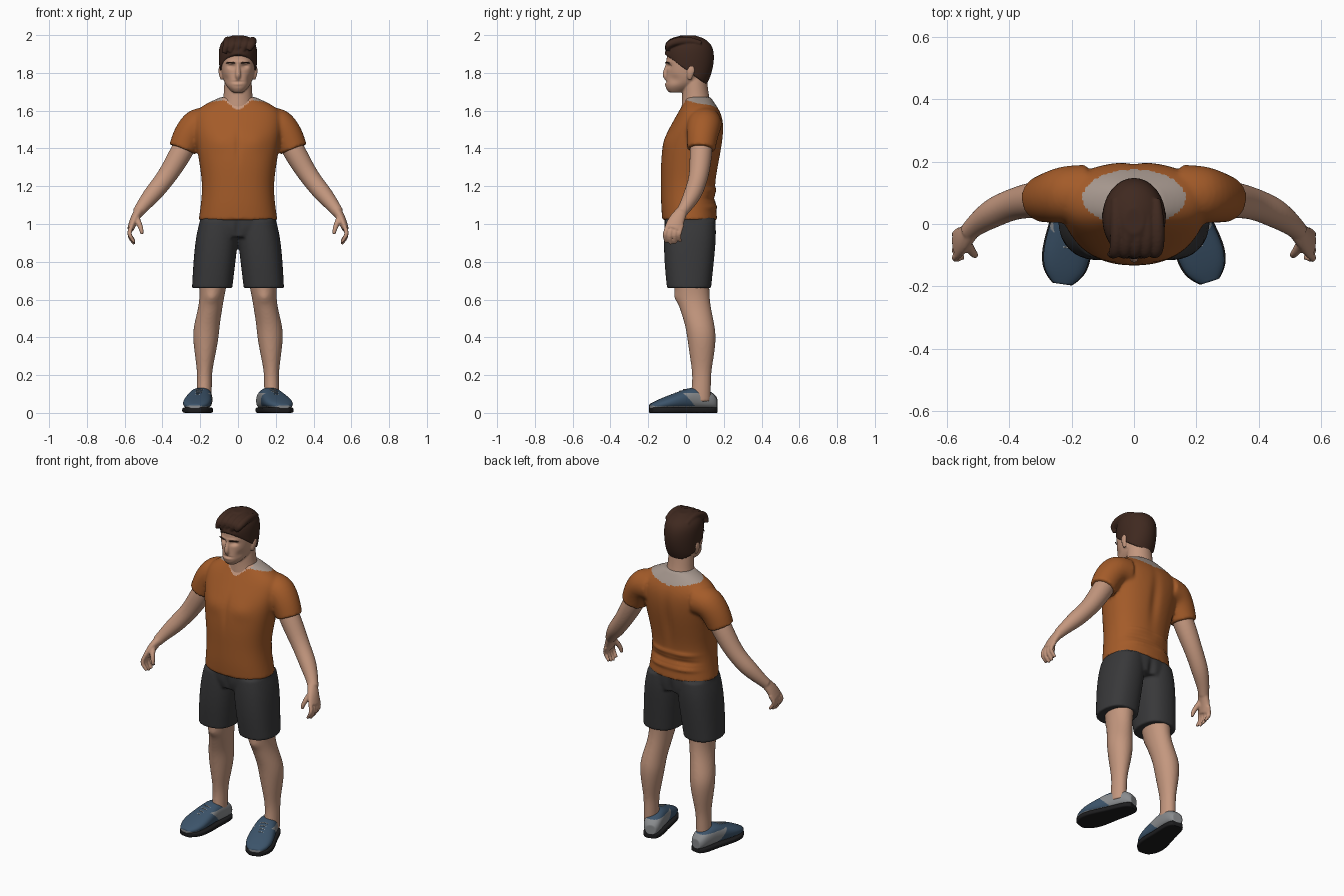
import bpy, bmesh, math
from mathutils import Vector

X, Y, Z = Vector((1, 0, 0)), Vector((0, 1, 0)), Vector((0, 0, 1))
if "Cube" in bpy.data.objects:
    bpy.data.objects.remove(bpy.data.objects["Cube"])


def material(name, rgb):
    m = bpy.data.materials.new(name)
    m.use_nodes = True
    m.diffuse_color = (*rgb, 1)
    m.node_tree.nodes["Principled BSDF"].inputs["Base Color"].default_value = (*rgb, 1)
    return m


SKIN = material("skin", (0.55, 0.31, 0.21))
HAIR = material("dark brown hair", (0.05, 0.022, 0.014))
ORANGE = material("orange cloth", (0.37, 0.105, 0.022))
COLLAR = material("warm grey collar", (0.38, 0.31, 0.27))
CHARCOAL = material("charcoal cloth", (0.04, 0.04, 0.042))
BLUE = material("slate blue", (0.045, 0.088, 0.145))
GREY = material("shoe grey", (0.25, 0.26, 0.27))
BLACK = material("black rubber", (0.012, 0.012, 0.013))
LACE = material("pale lace", (0.5, 0.52, 0.53))


def new_bm():
    bm = bmesh.new()
    bm.edges.layers.float.new("crease_edge")
    return bm


def loft(bm, rings, axis=None, ref=Y, power=2.0, side=1, n=16):
    """Skin a run of superellipse sections (x, y, z, width, depth)."""
    crease = bm.edges.layers.float["crease_edge"]
    pts = [Vector(r[:3]) for r in rings]
    loops = []
    for i, r in enumerate(rings):
        t = axis or (pts[min(i + 1, len(pts) - 1)] - pts[max(i - 1, 0)]).normalized()
        u = (ref - t * ref.dot(t)).normalized()
        v = u.cross(t)
        loop = []
        for k in range(n):
            c, s = math.cos(math.tau * k / n), math.sin(math.tau * k / n)
            a = math.copysign(abs(c) ** (2 / power), c) * r[3] * 1.025
            b = math.copysign(abs(s) ** (2 / power), s) * r[4] * 1.025
            p = pts[i] + v * a + u * b
            loop.append(bm.verts.new((p.x * side, p.y, p.z)))
        loops.append(loop)
    for lo, hi in zip(loops, loops[1:]):
        for k in range(n):
            j = (k + 1) % n
            bm.faces.new((lo[k], lo[j], hi[j], hi[k]))
    for loop in (loops[0], loops[-1]):
        for e in bm.faces.new(loop).edges:
            e[crease] = 1.0


def stack(bm, rows, **kw):
    """Level sections given as (z, x centre, half width, front y, back y)."""
    loft(bm, [(x, (f + b) / 2, z, w, (b - f) / 2) for z, x, w, f, b in rows], axis=Z, **kw)


def tube(bm, path, **kw):
    loft(bm, [(*p, p[3]) if len(p) == 4 else p for p in path], **kw)


def fuse(name, bm, mats, voxel=0.008, smooth=3):
    """Melt overlapping volumes into one smooth surface."""
    bmesh.ops.recalc_face_normals(bm, faces=bm.faces)
    mesh = bpy.data.meshes.new(name)
    bm.to_mesh(mesh)
    bm.free()
    ob = bpy.data.objects.new(name, mesh)
    bpy.context.collection.objects.link(ob)
    ob.modifiers.new("round", "SUBSURF").levels = 2
    re = ob.modifiers.new("melt", "REMESH")
    re.mode, re.voxel_size = "VOXEL", voxel
    sm = ob.modifiers.new("relax", "SMOOTH")
    sm.factor, sm.iterations = 0.5, smooth
    done = bpy.data.meshes.new_from_object(ob.evaluated_get(bpy.context.evaluated_depsgraph_get()))
    ob.modifiers.clear()
    ob.data = done
    done.materials.clear()
    for m in mats:
        done.materials.append(m)
    for p in done.polygons:
        p.material_index, p.use_smooth = 0, True
    return ob


def push(ob, centre, radii, move):
    """Soft sculpt stroke with gaussian falloff."""
    for v in ob.data.vertices:
        d = sum(((v.co[i] - centre[i]) / radii[i]) ** 2 for i in range(3))
        if d < 6:
            v.co += Vector(move) * math.exp(-d)


def paint(ob, rule):
    for p in ob.data.polygons:
        p.material_index = rule(*p.center)


# Head and neck
bm = new_bm()
stack(bm, [(1.697, 0, .03, -.09, -.01), (1.72, 0, .054, -.11, .04), (1.75, 0, .074, -.108, .09),
           (1.79, 0, .084, -.104, .115), (1.83, 0, .09, -.102, .128), (1.87, 0, .092, -.104, .13),
           (1.91, 0, .09, -.098, .13), (1.95, 0, .078, -.08, .115), (1.975, 0, .05, -.04, .08)], power=2.2)
stack(bm, [(1.54, 0, .11, -.02, .14), (1.61, 0, .092, -.025, .14), (1.66, 0, .077, -.02, .125),
           (1.72, 0, .074, -.02, .115), (1.78, 0, .07, -.02, .11)])
tube(bm, [(0, -.094, 1.86, .009), (0, -.106, 1.82, .011), (0, -.114, 1.787, .015), (0, -.103, 1.772, .012)])
for s in (1, -1):
    tube(bm, [(.084, .02, 1.765, .008, .01), (.092, .022, 1.79, .01, .018),
              (.096, .028, 1.82, .009, .022), (.09, .03, 1.838, .007, .012)], side=s)
head = fuse("head", bm, [SKIN], 0.005)
for s in (1, -1):
    push(head, (s * .036, -.1, 1.836), (.02, .04, .012), (0, .016, 0))
    push(head, (s * .036, -.1, 1.858), (.03, .03, .008), (0, -.006, 0))
    push(head, (s * .07, -.07, 1.765), (.025, .04, .025), (-s * .006, .004, 0))
push(head, (0, -.11, 1.752), (.03, .03, .004), (0, .006, 0))
push(head, (0, -.11, 1.74), (.025, .03, .006), (0, -.004, 0))

# Eyebrows
bm = new_bm()
for s in (1, -1):
    tube(bm, [(.016, -.108, 1.852, .004), (.04, -.106, 1.857, .005), (.064, -.086, 1.852, .003)], side=s, n=8)
fuse("eyebrows", bm, [HAIR], 0.003, 1)

# Hair cap, trimmed along a sloping hairline, with swept locks
bm = new_bm()
stack(bm, [(1.72, 0, .07, 0, .1), (1.78, 0, .092, -.06, .13), (1.84, 0, .1, -.1, .146),
           (1.9, 0, .103, -.112, .15), (1.95, 0, .098, -.1, .137), (1.982, 0, .07, -.07, .1),
           (1.998, 0, .03, -.03, .05)])
bmesh.ops.bisect_plane(bm, geom=bm.verts[:] + bm.edges[:] + bm.faces[:], plane_co=(0, -.1, 1.89),
                       plane_no=(0, .14, .19), clear_inner=True)
rim = [e for e in bm.edges if e.is_boundary]
bmesh.ops.holes_fill(bm, edges=rim)
for e in rim:
    e[bm.edges.layers.float["crease_edge"]] = 1.0
for i in range(5):
    x = -.06 + .033 * i
    lift = .012 * math.cos(x * 14)
    tube(bm, [(x - .015, -.096, 1.905 + .004 * i, .012), (x, -.1, 1.94 + lift, .021),
              (x + .006, -.055, 1.962 + lift, .023), (x + .004, .02, 1.966 + lift, .022),
              (x, .08, 1.95 + lift, .014)], ref=X, n=10)
fuse("hair", bm, [HAIR], 0.005, 2)

# Shirt
bm = new_bm()
stack(bm, [(1.02, 0, .208, -.125, .165), (1.1, 0, .196, -.132, .157), (1.2, 0, .187, -.132, .152),
           (1.3, 0, .2, -.134, .17), (1.4, 0, .216, -.128, .19), (1.48, 0, .232, -.104, .2),
           (1.55, 0, .24, -.064, .198), (1.6, 0, .225, -.036, .18), (1.64, 0, .165, -.012, .152),
           (1.672, 0, .09, 0, .13)], power=2.25)
for s in (1, -1):
    tube(bm, [(.15, .1, 1.53, .09), (.222, .096, 1.53, .092), (.264, .086, 1.47, .083),
              (.294, .08, 1.395, .074)], side=s)
shirt = fuse("shirt", bm, [ORANGE, COLLAR, SKIN], 0.009, 4)
push(shirt, (0, -.13, 1.42), (.015, .05, .09), (0, .007, 0))
push(shirt, (0, .19, 1.38), (.03, .05, .16), (0, -.012, 0))
for s in (1, -1):
    push(shirt, (s * .1, -.12, 1.44), (.07, .05, .05), (0, -.008, 0))
    for k in range(3):
        push(shirt, (s * .09, .15, 1.09 + .045 * k), (.09, .06, .012), (0, .009 * (-1) ** k, 0))


def neckline(x, y, z):
    if z > 1.605 and y < .03 and abs(x) < (z - 1.6) * 1.3:
        return 2
    return int(z > 1.55 and (x / .165) ** 2 + ((y - .085) / .09) ** 2 < 1)


paint(shirt, neckline)

# Shorts
bm = new_bm()
stack(bm, [(1.05, 0, .198, -.115, .158), (.98, 0, .208, -.117, .16), (.93, 0, .16, -.1, .15)], power=2.4)
for s in (1, -1):
    stack(bm, [(1.02, .1, .1, -.11, .155), (.94, .11, .112, -.117, .16), (.8, .125, .111, -.115, .147),
               (.66, .137, .106, -.1, .132)], power=2.4, side=s)
shorts = fuse("shorts", bm, [CHARCOAL], 0.008, 3)
push(shorts, (0, -.12, .98), (.015, .05, .05), (0, .01, 0))
push(shorts, (0, .16, .95), (.02, .06, .07), (0, -.015, 0))

for s, label in ((1, "left"), (-1, "right")):
    # Arm with hand
    bm = new_bm()
    tube(bm, [(.25, .085, 1.47, .056), (.3, .08, 1.38, .061), (.358, .072, 1.28, .053),
              (.405, .058, 1.215, .049), (.455, .035, 1.155, .048), (.505, 0, 1.095, .035),
              (.53, -.025, 1.06, .03)], side=s)
    tube(bm, [(.522, -.02, 1.07, .026, .03), (.55, -.05, 1.025, .023, .043),
              (.568, -.068, .975, .018, .047)], side=s)
    for k in range(4):
        y = -.106 + .025 * k
        drop = .01 * abs(k - 1.3)
        tube(bm, [(.56, y + .01, .995, .013), (.578, y - .004, .955, .0135),
                  (.57, y - .006, .92 + drop, .0125), (.548, y, .89 + drop, .009)], side=s, n=8)
    tube(bm, [(.54, -.055, 1.04, .018), (.522, -.088, 1.0, .016), (.51, -.1, .965, .013),
              (.508, -.1, .945, .009)], side=s, n=8)
    fuse(label + "_arm", bm, [SKIN], 0.006, 3)

    # Lower leg
    bm = new_bm()
    stack(bm, [(.74, .13, .085, -.07, .125), (.64, .135, .066, -.06, .122), (.56, .145, .063, -.035, .13),
               (.47, .165, .068, -.005, .15), (.4, .171, .069, .007, .16), (.3, .174, .053, .02, .148),
               (.22, .177, .039, .033, .133), (.15, .178, .04, .033, .132), (.06, .18, .04, .02, .13)], side=s)
    leg = fuse(label + "_leg", bm, [SKIN], 0.008, 3)
    push(leg, (s * .14, -.05, .61), (.035, .05, .03), (0, -.01, 0))

    # Shoe built along its own length, then turned outward
    rows = [(.165, .03, .08), (.145, .048, .108), (.09, .056, .13), (.03, .06, .137), (-.03, .069, .115),
            (-.1, .077, .09), (-.16, .065, .065), (-.195, .03, .046)]
    bm = new_bm()
    loft(bm, [(0, y, (t + .02) / 2, w, (t - .02) / 2) for y, w, t in rows], axis=Y, ref=Z, power=2.5)
    shoe = fuse(label + "_shoe", bm, [BLUE, GREY], 0.004, 3)
    paint(shoe, lambda x, y, z: int(z < .036 or (y > .07 - z and z < .105 and y < .17)))
    bm = new_bm()
    loft(bm, [(0, y, .0145, w * 1.05, .0145) for y, w, t in rows], axis=Y, ref=Z, power=7)
    sole = fuse(label + "_sole", bm, [BLACK], 0.004, 2)
    bm = new_bm()
    for k in range(4):
        y, z = -.01 - .022 * k, .126 - .009 * k
        tube(bm, [(-.036, y + .004, z - .016, .003), (-.018, y, z - .003, .003), (0, y, z, .003),
                  (.018, y, z - .003, .003), (.036, y + .004, z - .016, .003)], n=8)
    laces = fuse(label + "_laces", bm, [LACE], 0.002, 1)
    for ob in (shoe, sole, laces):
        ob.location.x = .183 if s > 0 else -.203
        ob.rotation_euler.z = math.radians(18 if s > 0 else -8)
